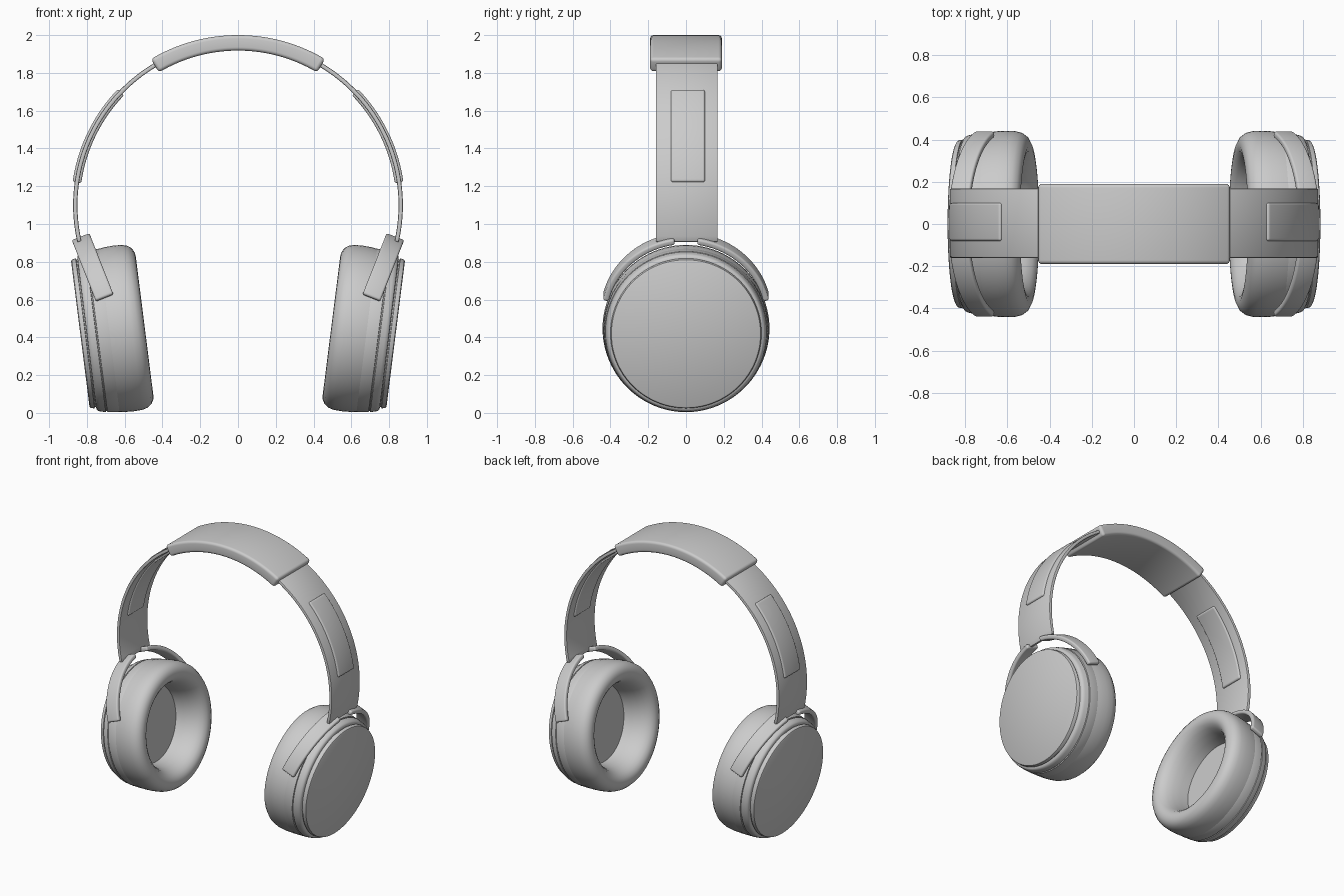
import bpy, bmesh
from math import sin, cos, pi, radians
from mathutils import Vector

if "Cube" in bpy.data.objects:
    bpy.data.objects.remove(bpy.data.objects["Cube"])

X, Y, Z = Vector((1, 0, 0)), Vector((0, 1, 0)), Vector((0, 0, 1))


def finish(name, bm, mirror=(False, False), angle=35):
    bmesh.ops.recalc_face_normals(bm, faces=bm.faces)
    me = bpy.data.meshes.new(name)
    bm.to_mesh(me)
    bm.free()
    ob = bpy.data.objects.new(name, me)
    bpy.context.collection.objects.link(ob)
    bpy.ops.object.select_all(action='DESELECT')
    ob.select_set(True)
    bpy.context.view_layer.objects.active = ob
    bpy.ops.object.shade_smooth_by_angle(angle=radians(angle))
    if any(mirror):
        m = ob.modifiers.new("Mirror", 'MIRROR')
        m.use_axis = (mirror[0], mirror[1], False)
        m.use_mirror_merge = False
    return ob


def arc_bar(name, centre, up, side, across, radii, angles, width, bevel, n=48,
            mirror=(False, False), segs=4):
    """Rectangular bar bent along an arc; angles in degrees away from 'up'."""
    bm = bmesh.new()
    rings = []
    for i in range(n + 1):
        a = radians(angles[0] + (angles[1] - angles[0]) * i / n)
        d = up * cos(a) + side * sin(a)
        rings.append([bm.verts.new(centre + d * r + across * w) for r, w in
                      ((radii[0], width[0]), (radii[1], width[0]),
                       (radii[1], width[1]), (radii[0], width[1]))])
    for p, q in zip(rings, rings[1:]):
        for k in range(4):
            j = (k + 1) % 4
            bm.faces.new((p[k], p[j], q[j], q[k]))
    bm.faces.new(rings[0])
    bm.faces.new(rings[-1][::-1])
    bmesh.ops.recalc_face_normals(bm, faces=bm.faces)
    edges = [e for e in bm.edges if e.calc_face_angle(0) > 0.7]
    bmesh.ops.bevel(bm, geom=edges, offset=bevel, segments=segs, profile=0.5,
                    affect='EDGES', clamp_overlap=True)
    return finish(name, bm, mirror)


def lathe(name, profile, centre, axis, n=96):
    """Spin (distance along axis, radius) points round a tilted axis."""
    bm = bmesh.new()
    up = Y.cross(axis).normalized()
    rings = []
    for t, r in profile:
        c = centre + axis * t
        if r == 0:
            rings.append([bm.verts.new(c)] * n)
        else:
            rings.append([bm.verts.new(c + (up * cos(2 * pi * i / n) + Y * sin(2 * pi * i / n)) * r)
                          for i in range(n)])
    for p, q in zip(rings, rings[1:]):
        for i in range(n):
            j = (i + 1) % n
            vs = list(dict.fromkeys((p[i], p[j], q[j], q[i])))
            bm.faces.new(vs)
    return finish(name, bm, (True, False))


# Headband: spring strip, top pad and raised slider panels
hub = Vector((0, 0, 1.1))
arc_bar("headband_strip", hub, Z, X, Y, (0.850, 0.873), (-103, 103), (-0.16, 0.168), 0.007, 96, segs=2)
arc_bar("headband_pad", hub, Z, X, Y, (0.818, 0.90), (-30.8, 30.8), (-0.19, 0.19), 0.024)
arc_bar("slider_panel", hub, Z, X, Y, (0.838, 0.884), (46, 82), (-0.08, 0.10), 0.011, 32, (True, False))

# Forked yoke arms hugging each cup
tilt = radians(21.5)
arc_bar("yoke_arm", Vector((0.67, 0, 0.518)), Vector((sin(tilt), 0, cos(tilt))), Y,
        Vector((cos(tilt), 0, -sin(tilt))), (0.420, 0.452), (8, 77), (-0.05, 0.05), 0.011, 32, (True, True))

# Ear cups: outer plate and shell, then the cushion with its hollow
lean = radians(7.2)
axis = Vector((cos(lean), 0, -sin(lean)))
face = Vector((0.835, 0, 0.418))
lathe("ear_cup_shell", [
    (0, 0), (0, 0.388), (-0.004, 0.395), (-0.012, 0.398), (-0.026, 0.40), (-0.028, 0.394),
    (-0.034, 0.394), (-0.036, 0.408), (-0.042, 0.416), (-0.055, 0.421), (-0.082, 0.427),
    (-0.084, 0.422), (-0.089, 0.422), (-0.091, 0.429), (-0.15, 0.436), (-0.17, 0.43),
    (-0.17, 0.28), (-0.14, 0.28), (-0.14, 0)], face, axis)
lathe("ear_cushion", [
    (-0.14, 0.415), (-0.15, 0.434), (-0.18, 0.439), (-0.23, 0.442), (-0.275, 0.440),
    (-0.305, 0.432), (-0.328, 0.415), (-0.340, 0.392), (-0.343, 0.368), (-0.338, 0.345),
    (-0.322, 0.322), (-0.295, 0.303), (-0.255, 0.287), (-0.20, 0.276), (-0.135, 0.27)], face, axis)
